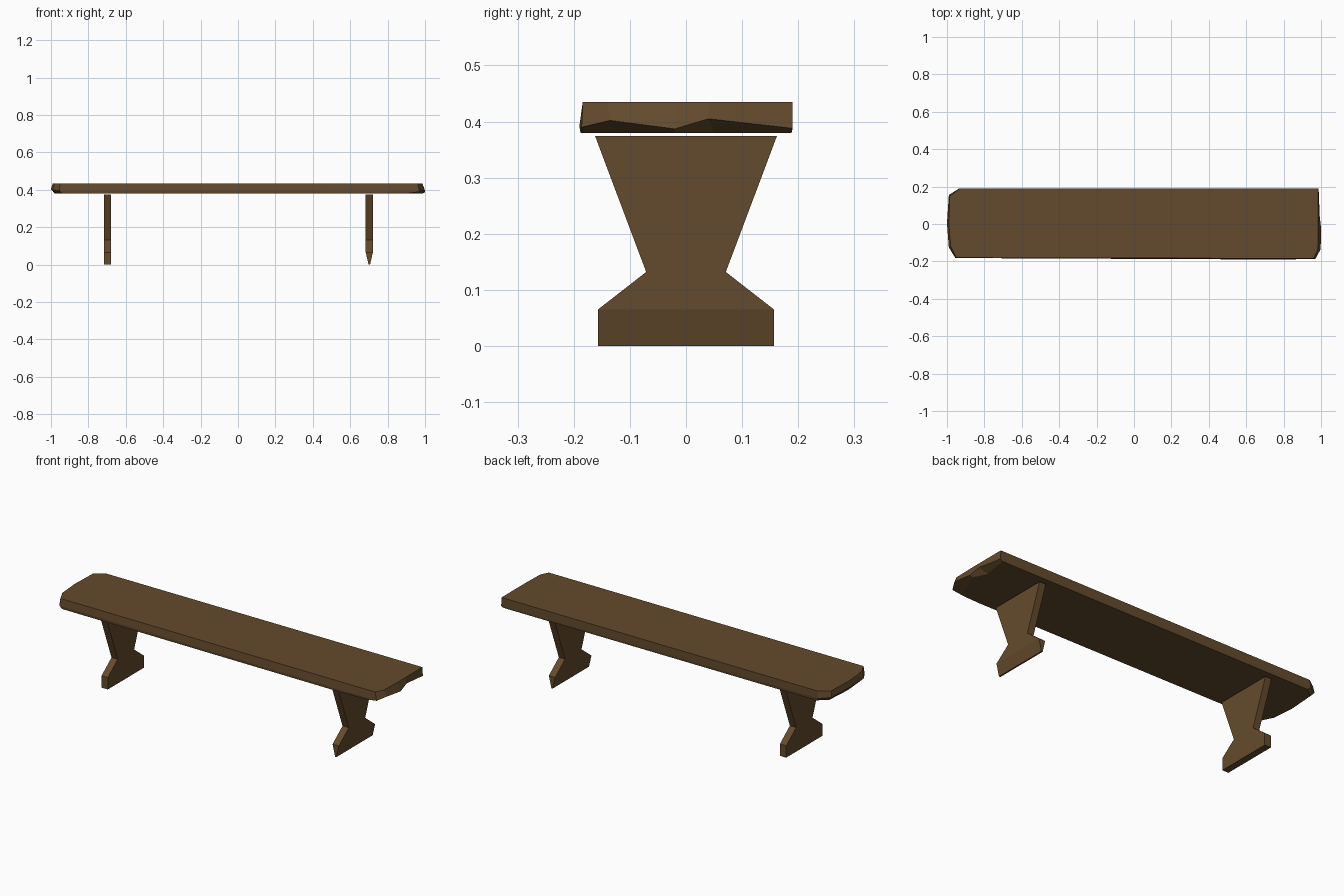
import bpy
import bmesh

wood = bpy.data.materials.new("brown wood")
wood.diffuse_color = (0.127, 0.069, 0.026, 1)


def loft(name, rings):
    """Closed solid skinned through rings of equal point count."""
    bm = bmesh.new()
    loops = [[bm.verts.new(p) for p in ring] for ring in rings]
    n = len(loops[0])
    for a, b in zip(loops, loops[1:]):
        for i in range(n):
            j = (i + 1) % n
            bm.faces.new((a[i], a[j], b[j], b[i]))
    bm.faces.new(loops[0][::-1])
    bm.faces.new(loops[-1])
    bmesh.ops.recalc_face_normals(bm, faces=bm.faces)
    mesh = bpy.data.meshes.new(name)
    bm.to_mesh(mesh)
    bm.free()
    mesh.materials.append(wood)
    obj = bpy.data.objects.new(name, mesh)
    bpy.context.collection.objects.link(obj)
    return obj


# Seat: worn plank; each point is top x, y / chipped edge x, y, z / bottom x, y
plank = [
    (-0.95, -0.180, -0.955, -0.182, 0.395, -0.94, -0.180),
    (0.80, -0.184, 0.80, -0.190, 0.392, 0.80, -0.188),
    (0.96, -0.184, 0.97, -0.186, 0.390, 0.90, -0.184),
    (0.982, -0.14, 0.998, -0.135, 0.402, 0.94, -0.12),
    (0.985, -0.02, 1.00, -0.02, 0.387, 0.985, -0.02),
    (0.985, 0.04, 0.993, 0.04, 0.405, 0.95, 0.05),
    (0.985, 0.190, 0.987, 0.190, 0.388, 0.975, 0.188),
    (-0.93, 0.190, -0.935, 0.190, 0.395, -0.92, 0.188),
    (-0.985, 0.150, -0.99, 0.155, 0.402, -0.97, 0.145),
    (-0.990, 0.000, -1.00, 0.005, 0.405, -0.98, 0.00),
    (-0.980, -0.12, -0.99, -0.125, 0.400, -0.97, -0.12),
]
loft("seat", [
    [(p[5], p[6], 0.380) for p in plank],
    [(p[2], p[3], p[4]) for p in plank],
    [(p[0], p[1], 0.435) for p in plank],
])

# Legs: hourglass boards, as half width at each height
profile = [(0.157, 0.0), (0.157, 0.065), (0.071, 0.132), (0.162, 0.374)]


def leg(name, x, foot_half):
    rings = []
    for i, (w, z) in enumerate(profile):
        t = foot_half if i == 0 else 0.019
        rings.append([(x - t, -w, z), (x + t, -w, z), (x + t, w, z), (x - t, w, z)])
    loft(name, rings)


leg("left_leg", -0.698, 0.019)
leg("right_leg", 0.702, 0.004)  # foot worn to a wedge
